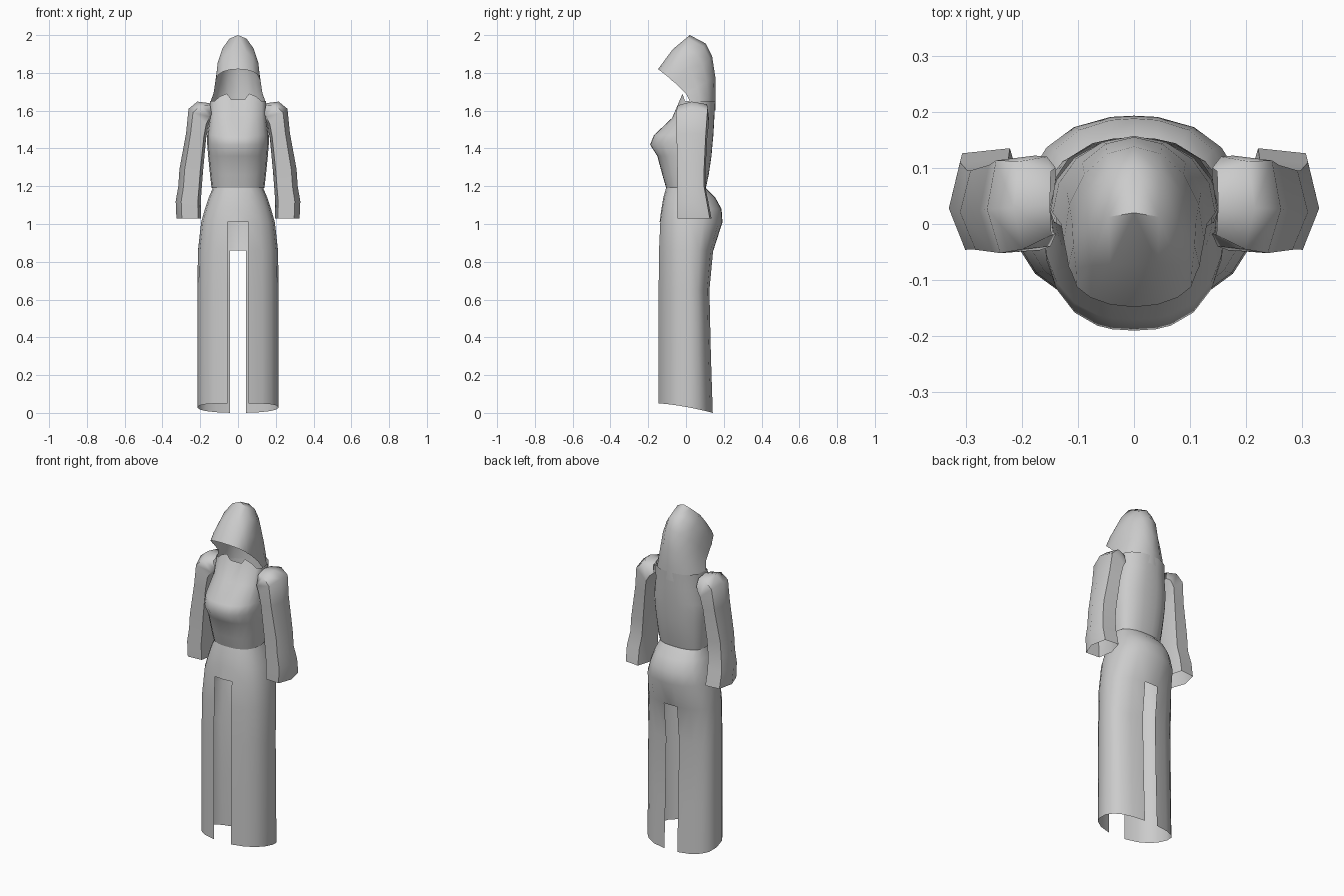
import bpy
import bmesh
import math

if "Cube" in bpy.data.objects:
    bpy.data.objects.remove(bpy.data.objects["Cube"])

cloth = bpy.data.materials.new("grey_cloth")
cloth.use_nodes = True
grey = (0.6, 0.6, 0.6, 1)
cloth.diffuse_color = grey
cloth.node_tree.nodes["Principled BSDF"].inputs["Base Color"].default_value = grey

MIDDLE_Y = 0.02


def build_sheet(name, rows, closed=False, keep=None, mirrored=True):
    """Skin a grid of points; keep(row, column) says which faces exist."""
    bm = bmesh.new()
    grid = [[bm.verts.new(point) for point in row] for row in rows]
    count = len(rows[0])
    for r in range(len(rows) - 1):
        for c in range(count if closed else count - 1):
            if keep and not keep(r, c):
                continue
            n = (c + 1) % count
            bm.faces.new((grid[r][c], grid[r][n], grid[r + 1][n], grid[r + 1][c]))
    loose = [v for v in bm.verts if not v.link_faces]
    bmesh.ops.delete(bm, geom=loose, context="VERTS")
    if mirrored:
        # Reflect the left half and weld it along the centre line
        copy = bmesh.ops.duplicate(bm, geom=bm.verts[:] + bm.edges[:] + bm.faces[:])
        for item in copy["geom"]:
            if isinstance(item, bmesh.types.BMVert):
                item.co.x = -item.co.x
        bmesh.ops.reverse_faces(
            bm, faces=[f for f in copy["geom"] if isinstance(f, bmesh.types.BMFace)])
        bmesh.ops.remove_doubles(bm, verts=bm.verts[:], dist=0.0005)
    bmesh.ops.recalc_face_normals(bm, faces=bm.faces[:])
    mesh = bpy.data.meshes.new(name)
    bm.to_mesh(mesh)
    bm.free()
    mesh.materials.append(cloth)
    obj = bpy.data.objects.new(name, mesh)
    bpy.context.collection.objects.link(obj)
    bpy.ops.object.select_all(action="DESELECT")
    obj.select_set(True)
    bpy.context.view_layer.objects.active = obj
    bpy.ops.object.shade_smooth_by_angle(angle=math.radians(60))
    return obj


def half_section(z, width, front, back, fronts, backs, power):
    """Half outline from front centre to back centre, at given x positions."""
    points = []
    for xs, depth in ((fronts, front), (backs, back)):
        for x in xs:
            u = min(x / width, 1)
            reach = (1 - u ** power) ** (1 / power)
            points.append((x, MIDDLE_Y + (depth - MIDDLE_Y) * reach, z))
    return points


# Skirt with an open slit at the front and a shorter one at the back
FRONT_SLIT, BACK_SLIT = 0.055, 0.042
skirt_profile = [  # height, half width, front, back
    (1.21, 0.125, -0.10, 0.085),
    (1.14, 0.155, -0.12, 0.155),
    (1.08, 0.175, -0.13, 0.188),
    (1.01, 0.195, -0.14, 0.193),
    (0.86, 0.212, -0.146, 0.145),
    (0.65, 0.215, -0.148, 0.125),
    (0.3, 0.215, -0.148, 0.133),
    (0, 0.215, -0.148, 0.143),
]
skirt_rows = []
for z, w, front, back in skirt_profile:
    fronts = [0, FRONT_SLIT] + [w * u for u in (0.6, 0.82, 0.95, 1)]
    backs = [w * u for u in (0.94, 0.8, 0.55)] + [BACK_SLIT, 0]
    skirt_rows.append(half_section(z, w, front, back, fronts, backs, 2.3))
# The hem rises towards the front
skirt_rows[-1] = [(x, y, 0.05 * (1 - max(0, (y + 0.148) / 0.291) ** 1.5))
                  for x, y, z in skirt_rows[-1]]
last_column = len(skirt_rows[0]) - 2


def skirt_face(row, column):
    top = skirt_profile[row][0]
    front_gap = column == 0 and top < 1.02
    back_gap = column == last_column and top < 0.87
    return not (front_gap or back_gap)


build_sheet("skirt", skirt_rows, keep=skirt_face)

# Bodice with a notched collar
bodice_profile = [  # height, half width, front, back
    (1.19, 0.14, -0.105, 0.105),
    (1.26, 0.148, -0.125, 0.12),
    (1.36, 0.158, -0.152, 0.135),
    (1.42, 0.163, -0.19, 0.14),
    (1.47, 0.163, -0.17, 0.145),
    (1.56, 0.15, -0.075, 0.15),
    (1.65, 0.148, -0.02, 0.154),
]
bodice_rows = []
for z, w, front, back in bodice_profile:
    fronts = [w * u for u in (0, 0.24, 0.4, 0.65, 0.85, 0.96, 1)]
    backs = [w * u for u in (0.94, 0.78, 0.5, 0.25, 0)]
    bodice_rows.append(half_section(z, w, front, back, fronts, backs, 2.5))
for column, lift in enumerate((0.01, 0.01, 0.04, 0.025)):
    x, y, z = bodice_rows[-1][column]
    bodice_rows[-1][column] = (x, y, z + lift)
build_sheet("bodice", bodice_rows)

# Hood: arches from the centre line down to the edge of the face opening
hood_arches = [  # centre y, centre z, edge x, edge y, edge z
    (0.155, 1.6, 0.15, 0.03, 1.6),
    (0.157, 1.68, 0.145, 0.02, 1.65),
    (0.155, 1.78, 0.13, 0.0, 1.69),
    (0.138, 1.89, 0.125, -0.03, 1.72),
    (0.105, 1.955, 0.12, -0.055, 1.745),
    (0.02, 2.0, 0.117, -0.075, 1.76),
    (-0.07, 1.925, 0.112, -0.085, 1.77),
    (-0.148, 1.82, 0.11, -0.09, 1.775),
]
hood_rows = []
STEPS = 4
for cy, cz, ex, ey, ez in hood_arches:
    arch = []
    for i in range(STEPS + 1):
        angle = math.pi / 2 * i / STEPS
        drop = 1 - math.cos(angle)
        arch.append((ex * math.sin(angle), cy + (ey - cy) * drop, cz + (ez - cz) * drop))
    hood_rows.append(arch)
build_sheet("hood", hood_rows)

# Sleeves: six-sided tubes from shoulder to open cuff
sleeve_shape = ((0, 0.5), (0.12, 0.03), (0.78, 0), (1, 0.45), (0.85, 0.95), (0.2, 1))
sleeve_rings = [  # outer x, outer z, inner x, inner z, front, back
    (0.15, 1.64, 0.137, 1.575, -0.02, 0.1),
    (0.215, 1.648, 0.14, 1.555, -0.045, 0.12),
    (0.262, 1.61, 0.155, 1.52, -0.052, 0.122),
    (0.275, 1.48, 0.168, 1.46, -0.05, 0.113),
    (0.31, 1.29, 0.185, 1.28, -0.046, 0.103),
    (0.316, 1.2, 0.192, 1.19, -0.045, 0.103),
    (0.33, 1.12, 0.197, 1.12, -0.046, 0.118),
    (0.326, 1.03, 0.195, 1.03, -0.045, 0.135),
]
for side, label in ((1, "left"), (-1, "right")):
    rings = []
    for ox, oz, ix, iz, front, back in sleeve_rings:
        rings.append([(side * (ix + (ox - ix) * s), front + (back - front) * t,
                       iz + (oz - iz) * s) for s, t in sleeve_shape])
    build_sheet(label + "_sleeve", rings, closed=True, mirrored=False)
